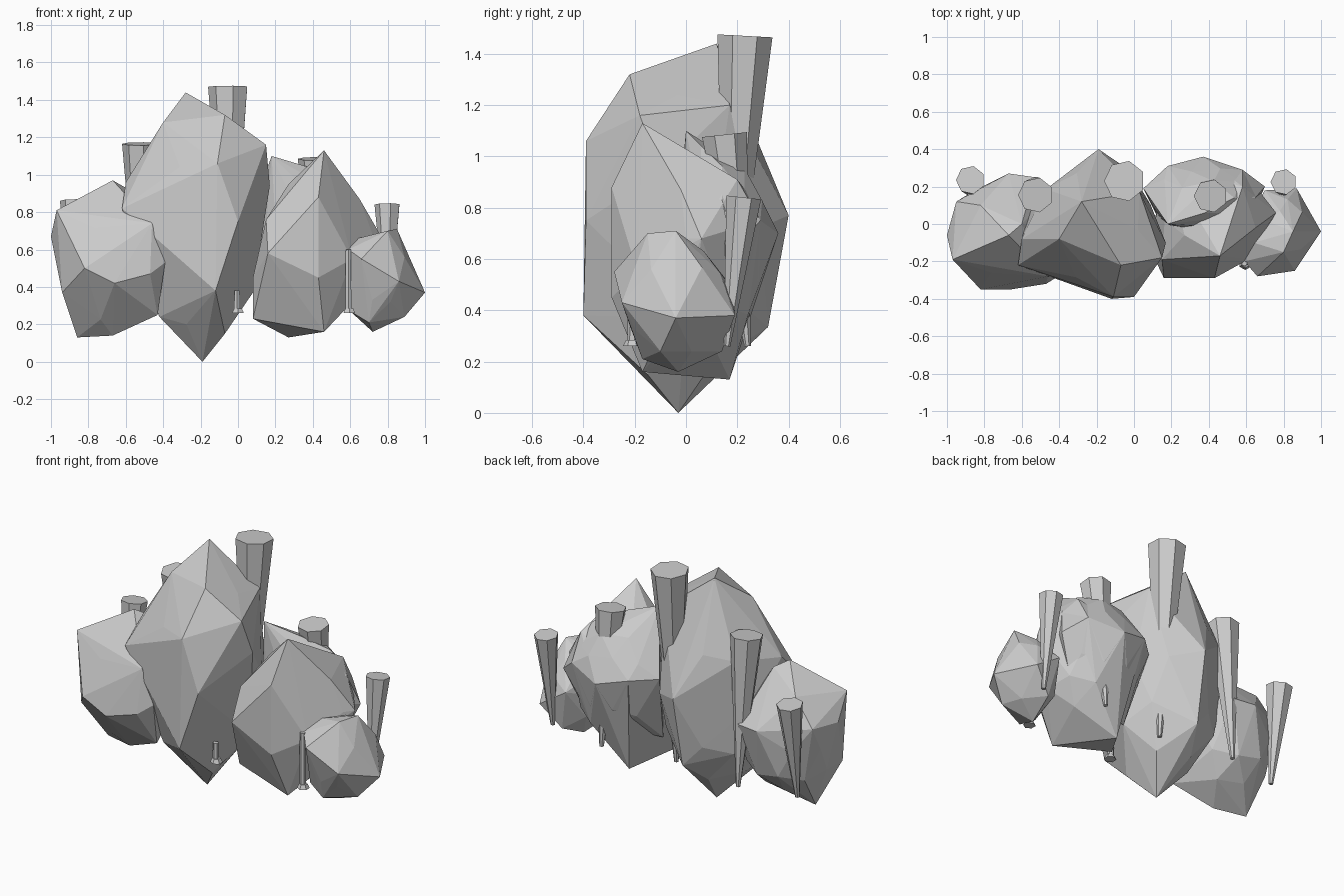
import bpy, bmesh, math, random
from mathutils import Vector

random.seed(4)
stone = bpy.data.materials.new("grey_stone")
stone.diffuse_color = (0.6, 0.6, 0.6, 1)


def finish(name, bm):
    bmesh.ops.recalc_face_normals(bm, faces=bm.faces)
    me = bpy.data.meshes.new(name)
    bm.to_mesh(me)
    bm.free()
    me.materials.append(stone)
    ob = bpy.data.objects.new(name, me)
    bpy.context.collection.objects.link(ob)
    return ob


# Faceted boulder: coarse ball with nearest corners drawn out to key points, then wrapped
def boulder(name, centre, radii, corners):
    ball = bmesh.new()
    bmesh.ops.create_icosphere(ball, subdivisions=2, radius=1)
    c, r = Vector(centre), Vector(radii)
    free = [v.co.normalized() for v in ball.verts]
    ball.free()
    points = [Vector(p) for p in corners]
    for p in points:
        d = Vector([(p[i] - c[i]) / r[i] for i in range(3)]).normalized()
        free.remove(max(free, key=d.dot))
    for d in free:
        k = random.uniform(0.87, 0.94)
        points.append(c + Vector([d[i] * r[i] * k for i in range(3)]))
    bm = bmesh.new()
    for p in points:
        bm.verts.new(p)
    bmesh.ops.convex_hull(bm, input=bm.verts[:])
    loose = [v for v in bm.verts if not v.link_faces]
    bmesh.ops.delete(bm, geom=loose, context='VERTS')
    return finish(name, bm)


boulder("main_boulder", (-0.22, 0, 0.72), (0.37, 0.38, 0.66), [
    (-0.19, -0.03, 0.0), (-0.28, 0.12, 1.44), (-0.19, -0.03, 1.365), (-0.07, -0.22, 1.32),
    (0.15, -0.18, 1.16), (0.02, -0.03, 1.24), (0.17, -0.1, 0.94), (-0.11, -0.39, 1.06),
    (-0.62, -0.22, 0.82), (-0.60, -0.08, 0.96), (-0.40, -0.08, 1.28), (0.0, -0.39, 0.75),
    (-0.12, -0.40, 0.38), (-0.42, -0.13, 0.24), (-0.07, -0.15, 0.15), (-0.19, 0.40, 0.77),
    (-0.2, 0.32, 0.335), (-0.2, 0.27, 1.06), (0.08, 0.0, 0.37), (-0.42, 0.2, 0.8),
    (0.03, 0.17, 1.20)])

boulder("left_boulder", (-0.69, -0.04, 0.53), (0.30, 0.30, 0.39), [
    (-1.0, -0.06, 0.67), (-0.97, -0.19, 0.81), (-0.67, -0.06, 0.97), (-0.60, 0.0, 0.93),
    (-0.46, -0.28, 0.74), (-0.39, -0.27, 0.53), (-0.47, -0.32, 0.47), (-0.43, -0.18, 0.25),
    (-0.67, -0.1, 0.14), (-0.86, -0.04, 0.13), (-0.94, -0.19, 0.37), (-0.82, -0.35, 0.50),
    (-0.66, -0.35, 0.42), (-0.95, 0.12, 0.68), (-0.67, 0.27, 0.65), (-0.53, 0.25, 0.65),
    (-0.82, 0.1, 0.84)])

boulder("right_boulder", (0.41, 0.02, 0.58), (0.31, 0.30, 0.41), [
    (0.46, -0.17, 1.13), (0.27, -0.06, 0.95), (0.65, -0.02, 0.87), (0.72, 0.0, 0.68),
    (0.43, -0.29, 0.88), (0.43, -0.29, 0.45), (0.16, -0.29, 0.58), (0.61, -0.19, 0.55),
    (0.64, -0.08, 0.35), (0.46, -0.17, 0.16), (0.27, 0.17, 0.13), (0.08, -0.1, 0.23),
    (0.08, -0.12, 0.45), (0.15, -0.19, 0.76), (0.37, 0.36, 0.70), (0.18, 0.31, 0.75),
    (0.58, 0.29, 0.75), (0.58, 0.2, 0.91), (0.76, 0.06, 0.68)])

# Second crest rising behind the right boulder's peak
boulder("right_back_crest", (0.38, 0.14, 0.68), (0.32, 0.20, 0.36), [
    (0.18, 0.0, 1.10), (0.38, 0.06, 1.04), (0.05, 0.19, 0.75), (0.18, 0.31, 0.75),
    (0.37, 0.36, 0.70), (0.58, 0.29, 0.75), (0.70, 0.2, 0.65), (0.12, 0.05, 0.32),
    (0.62, 0.05, 0.85), (0.60, 0.15, 0.42)])

boulder("small_boulder", (0.77, -0.04, 0.44), (0.20, 0.22, 0.26), [
    (1.0, -0.04, 0.37), (0.85, -0.04, 0.71), (0.80, -0.15, 0.70), (0.91, 0.0, 0.54),
    (0.64, -0.1, 0.66), (0.59, -0.2, 0.60), (0.60, -0.15, 0.27), (0.72, -0.03, 0.16),
    (0.89, -0.1, 0.24), (0.66, -0.28, 0.55), (0.86, -0.25, 0.43), (0.87, 0.19, 0.38),
    (0.78, 0.07, 0.63), (0.70, 0.18, 0.49), (0.75, 0.14, 0.24), (0.70, -0.17, 0.21)])


# Tapered solid between two points, with caps square to its axis
def taper(name, low, high, r0, r1, sides=7):
    low, high = Vector(low), Vector(high)
    turn = Vector((0, 0, 1)).rotation_difference(high - low)
    bm = bmesh.new()
    rings = []
    for centre, r in ((low, r0), (high, r1)):
        ring = []
        for i in range(sides):
            a = math.tau * (i + 0.5) / sides
            ring.append(bm.verts.new(centre + turn @ Vector((r * math.cos(a), r * math.sin(a), 0))))
        bm.faces.new(ring)
        rings.append(ring)
    for i in range(sides):
        j = (i + 1) % sides
        bm.faces.new((rings[0][i], rings[0][j], rings[1][j], rings[1][i]))
    return finish(name, bm)


# Leaning spikes widening upward behind the boulders: x, foot y, head y, head z, radius
for i, (x, y0, y1, z, r) in enumerate([(-0.05, 0.165, 0.23, 1.47, 0.11),
                                       (-0.525, 0.24, 0.155, 1.165, 0.095),
                                       (-0.875, 0.16, 0.235, 0.86, 0.077),
                                       (0.41, 0.24, 0.15, 1.085, 0.09),
                                       (0.80, 0.16, 0.225, 0.84, 0.07)]):
    taper(f"spike_{i + 1}", (x, y0, 0.26), (x, y1, z), 0.013, r)

# Thin stalks at the front, each with a little foot
for i, (x, y, z) in enumerate([(-0.005, -0.21, 0.38), (0.59, -0.21, 0.60)]):
    taper(f"stalk_{i + 1}", (x, y, 0.26), (x, y, z), 0.019, 0.016, 6)
    taper(f"stalk_foot_{i + 1}", (x + 0.005, y, 0.26), (x + 0.005, y, 0.285), 0.036, 0.024, 6)
